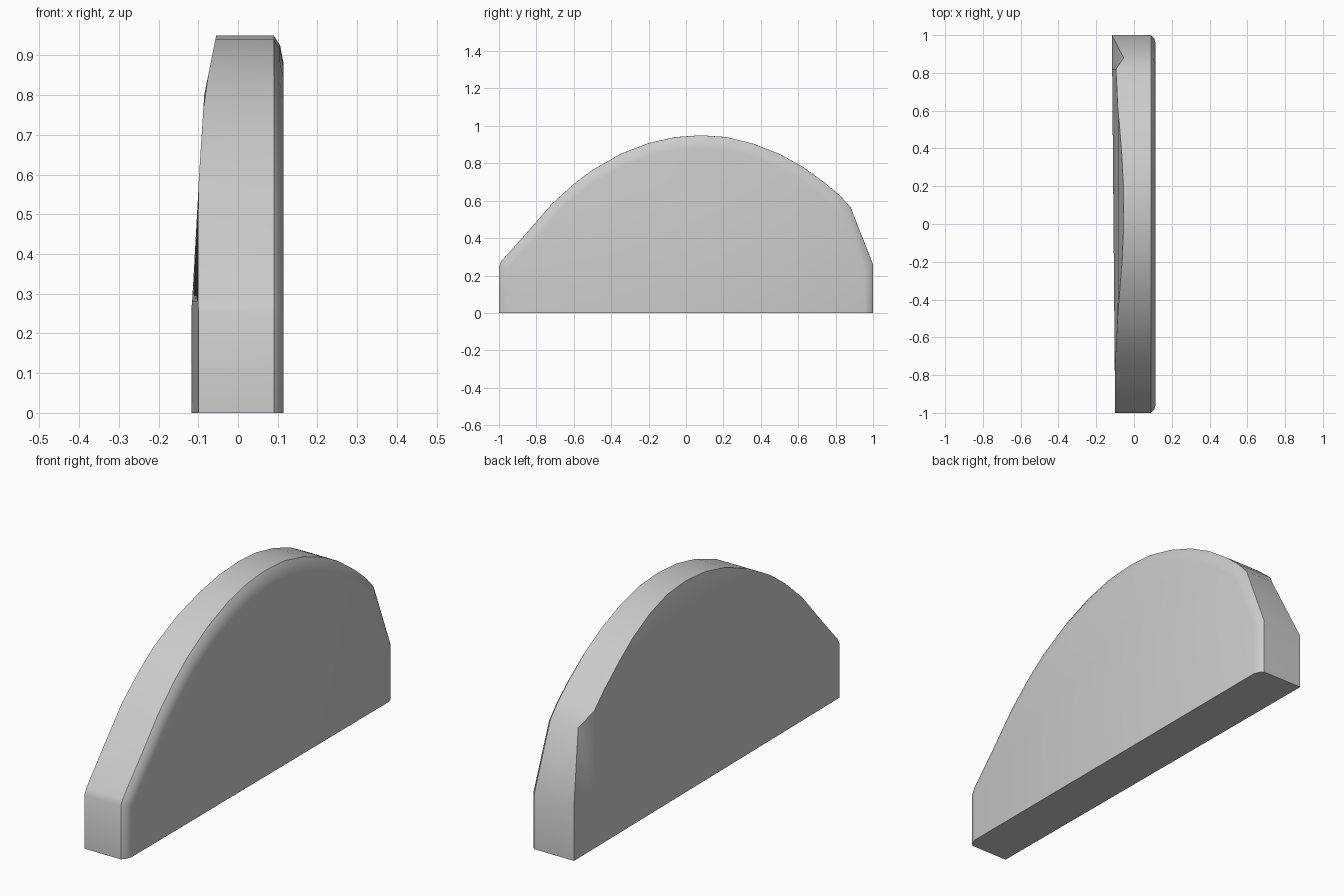
import bpy, bmesh, math

cube = bpy.data.objects.get("Cube")
if cube:
    bpy.data.objects.remove(cube)

grey = bpy.data.materials.new("plain_grey")
grey.use_nodes = True
colour = (0.6, 0.6, 0.6, 1)
grey.diffuse_color = colour
grey.node_tree.nodes["Principled BSDF"].inputs["Base Color"].default_value = colour

# Side outline as (y, z), front to back
outline = [(-1, 0), (-1, .25), (-.985, .28), (-.85, .43), (-.72, .58), (-.6, .69),
           (-.5, .765), (-.35, .85), (-.2, .908), (-.06, .94), (.08, .95), (.22, .94),
           (.36, .905), (.5, .85), (.62, .784), (.74, .698), (.82, .63), (.88, .565),
           (1, .26), (1, 0)]


def lean(y, z):
    """x of the leaning right-hand face, which draws in towards the top."""
    low = -.117 + .017 * (1 - y) / 2
    if z < .8:
        return max(low, -.117 + .064 * (z - .3))
    return -.085 + .2 * (z - .8)


bm = bmesh.new()


def row(points):
    return [bm.verts.new(p) for p in points]


def bridge(a, b):
    for i in range(len(a) - 1):
        quad = (a[i], a[i + 1], b[i + 1], b[i])
        bm.faces.new(quad)


# Leaning face in height bands, up to the rim
rows = []
for level in (0, .28, .8, 1):
    rows.append(row((lean(y, min(z, level)), y, min(z, level)) for y, z in outline))
# Rim corner pulled in at the back shoulder
rows[-1][-3].co.x = rows[-2][-3].co.x = -.055
# Rim strip and rounded edge on the left-hand face
for x, inset in ((.07, 0), (.09, .006), (.106, .35), (.115, 1)):
    rows.append(row((x, y * (1 - .045 * inset), z * (1 - .075 * inset)) for y, z in outline))
for a, b in zip(rows, rows[1:]):
    bridge(a, b)

# Flat left-hand face and underside
bm.faces.new(rows[-1])
bmesh.ops.remove_doubles(bm, verts=bm.verts, dist=.0005)
bmesh.ops.dissolve_degenerate(bm, edges=bm.edges, dist=.0005)
bmesh.ops.holes_fill(bm, edges=[e for e in bm.edges if e.is_boundary], sides=0)
bmesh.ops.recalc_face_normals(bm, faces=bm.faces)

mesh = bpy.data.meshes.new("arched_panel")
bm.to_mesh(mesh)
bm.free()
mesh.materials.append(grey)
panel = bpy.data.objects.new("arched_panel", mesh)
bpy.context.collection.objects.link(panel)
bpy.context.view_layer.objects.active = panel
panel.select_set(True)
bpy.ops.object.shade_smooth_by_angle(angle=math.radians(35))
